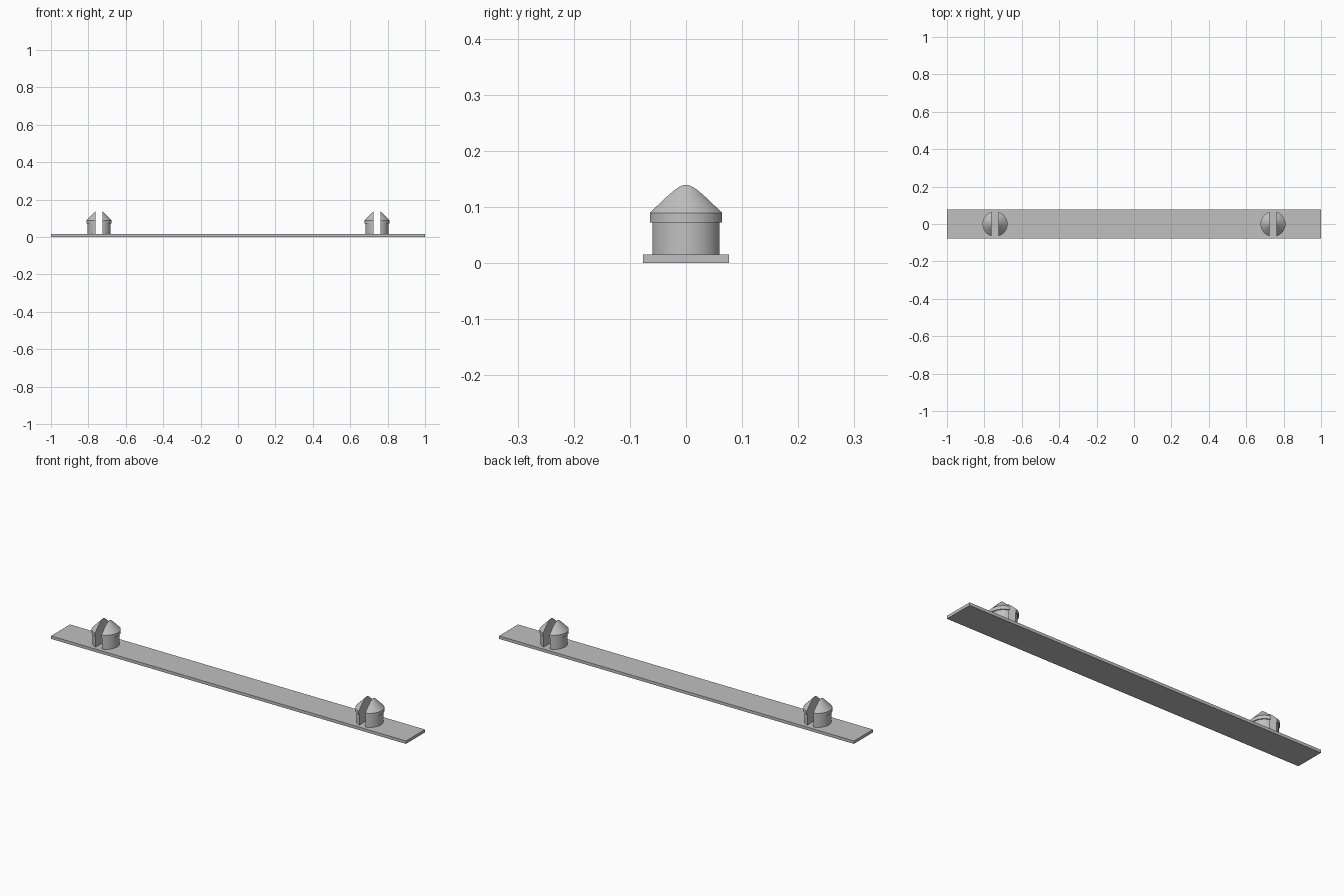
import bpy, bmesh, math
from mathutils import Vector

cube = bpy.data.objects.get("Cube")
if cube:
    bpy.data.objects.remove(cube, do_unlink=True)

grey = bpy.data.materials.new("plain_grey")
grey.use_nodes = True
colour = (0.53, 0.53, 0.53, 1)
grey.diffuse_color = colour
grey.node_tree.nodes["Principled BSDF"].inputs["Base Color"].default_value = colour

PLATE_TOP = 0.015
PIN_X = 0.743
HALF_SLOT = 0.018
# Pin outline as (radius, height): shaft, lip, cone
PROFILE = [(0, 0.01), (0.062, 0.01), (0.062, 0.072), (0.067, 0.072),
           (0.067, 0.089), (0, 0.158)]


def add_object(name, bm):
    bmesh.ops.recalc_face_normals(bm, faces=bm.faces)
    mesh = bpy.data.meshes.new(name)
    bm.to_mesh(mesh)
    bm.free()
    mesh.materials.append(grey)
    obj = bpy.data.objects.new(name, mesh)
    bpy.context.collection.objects.link(obj)
    return obj


def pin_half(name, x, side):
    # Turn the outline, then slice away everything beyond the slot wall
    bm = bmesh.new()
    verts = [bm.verts.new((r, 0, z)) for r, z in PROFILE]
    edges = [bm.edges.new(pair) for pair in zip(verts, verts[1:])]
    bmesh.ops.spin(bm, geom=verts + edges, axis=(0, 0, 1), cent=(0, 0, 0),
                   angle=math.tau, steps=64)
    bmesh.ops.remove_doubles(bm, verts=bm.verts, dist=0.0001)
    cut = bmesh.ops.bisect_plane(
        bm, geom=bm.verts[:] + bm.edges[:] + bm.faces[:],
        plane_co=(side * HALF_SLOT, 0, 0), plane_no=(-side, 0, 0),
        clear_outer=True)
    rim = [e for e in cut["geom_cut"] if isinstance(e, bmesh.types.BMEdge)]
    bmesh.ops.holes_fill(bm, edges=rim, sides=0)
    bmesh.ops.translate(bm, verts=bm.verts, vec=Vector((x, 0, 0)))
    obj = add_object(name, bm)
    bpy.ops.object.select_all(action="DESELECT")
    obj.select_set(True)
    bpy.context.view_layer.objects.active = obj
    bpy.ops.object.shade_smooth_by_angle(angle=math.radians(25))


# Flat base strip
bm = bmesh.new()
bmesh.ops.create_cube(bm, size=1)
bmesh.ops.scale(bm, verts=bm.verts, vec=(2, 0.153, PLATE_TOP))
bmesh.ops.translate(bm, verts=bm.verts, vec=(0, 0, PLATE_TOP / 2))
add_object("base_strip", bm)

# Two split snap pins
for pin_name, pin_side in (("left", 1), ("right", -1)):
    for half_name, half_side in (("left", 1), ("right", -1)):
        pin_half(f"{pin_name}_pin_{half_name}_half", pin_side * PIN_X, half_side)
